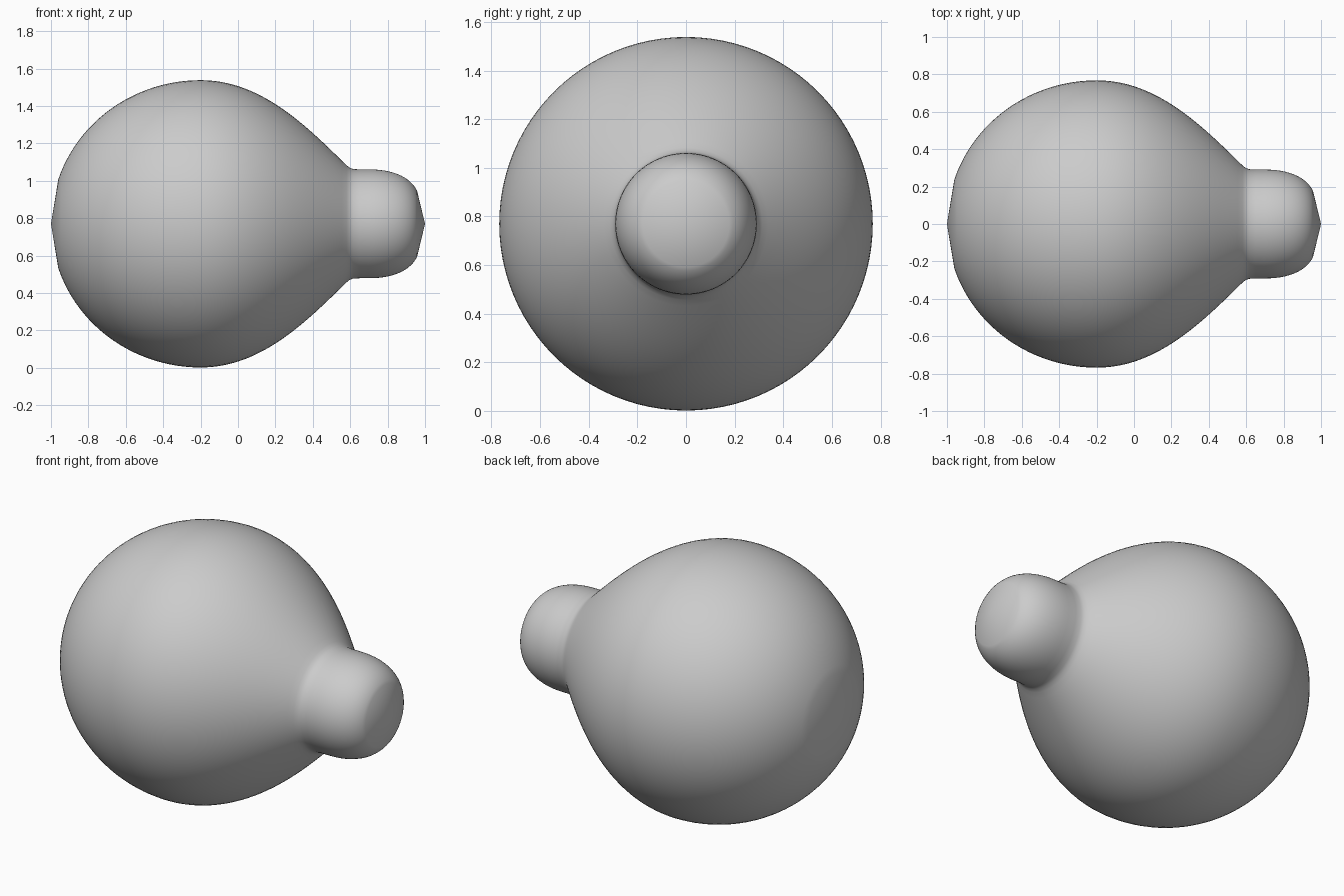
import bpy, bmesh
from math import sin, cos, pi, radians
from mathutils import Vector
from mathutils.geometry import interpolate_bezier

if "Cube" in bpy.data.objects:
    bpy.data.objects.remove(bpy.data.objects["Cube"])

CENTRE_Z, RADIUS, SEGMENTS = 0.77, 0.768, 96


def bezier(points, n):
    a, b, c, d = [Vector((*p, 0)) for p in points]
    return [(v.x, v.y) for v in interpolate_bezier(a, b, c, d, n)]


def lathe_x(name, rings, start, end):
    """Surface of revolution about the x axis, closed by a fan at each end."""
    bm = bmesh.new()
    loops = []
    for x, r in rings:
        loops.append([bm.verts.new((x, r * cos(2 * pi * i / SEGMENTS), r * sin(2 * pi * i / SEGMENTS)))
                      for i in range(SEGMENTS)])
    tips = [bm.verts.new((start, 0, 0)), bm.verts.new((end, 0, 0))]
    for i in range(SEGMENTS):
        j = (i + 1) % SEGMENTS
        for a, b in zip(loops, loops[1:]):
            bm.faces.new((a[i], a[j], b[j], b[i]))
        bm.faces.new((tips[0], loops[0][j], loops[0][i]))
        bm.faces.new((tips[1], loops[-1][i], loops[-1][j]))
    bmesh.ops.recalc_face_normals(bm, faces=bm.faces)
    mesh = bpy.data.meshes.new(name)
    bm.to_mesh(mesh)
    bm.free()
    mesh.shade_smooth()
    obj = bpy.data.objects.new(name, mesh)
    bpy.context.collection.objects.link(obj)
    obj.location.z = CENTRE_Z
    return obj


# rounded back of the bulb
profile = [(-0.2 - 0.8 * cos(radians(a)), RADIUS * sin(radians(a))) for a in range(18, 90, 3)]
# taper towards the neck
profile += bezier([(-0.2, RADIUS), (0.12, RADIUS), (0.36, 0.53), (0.58, 0.313)], 28)
# neck crease and straight collar
profile += [(0.597, 0.300), (0.615, 0.293), (0.65, 0.291)]
# rounded nose
profile += bezier([(0.70, 0.291), (0.83, 0.291), (0.92, 0.25), (0.957, 0.178)], 14)

lathe_x("bulb_body", profile, -1.0, 1.0)
